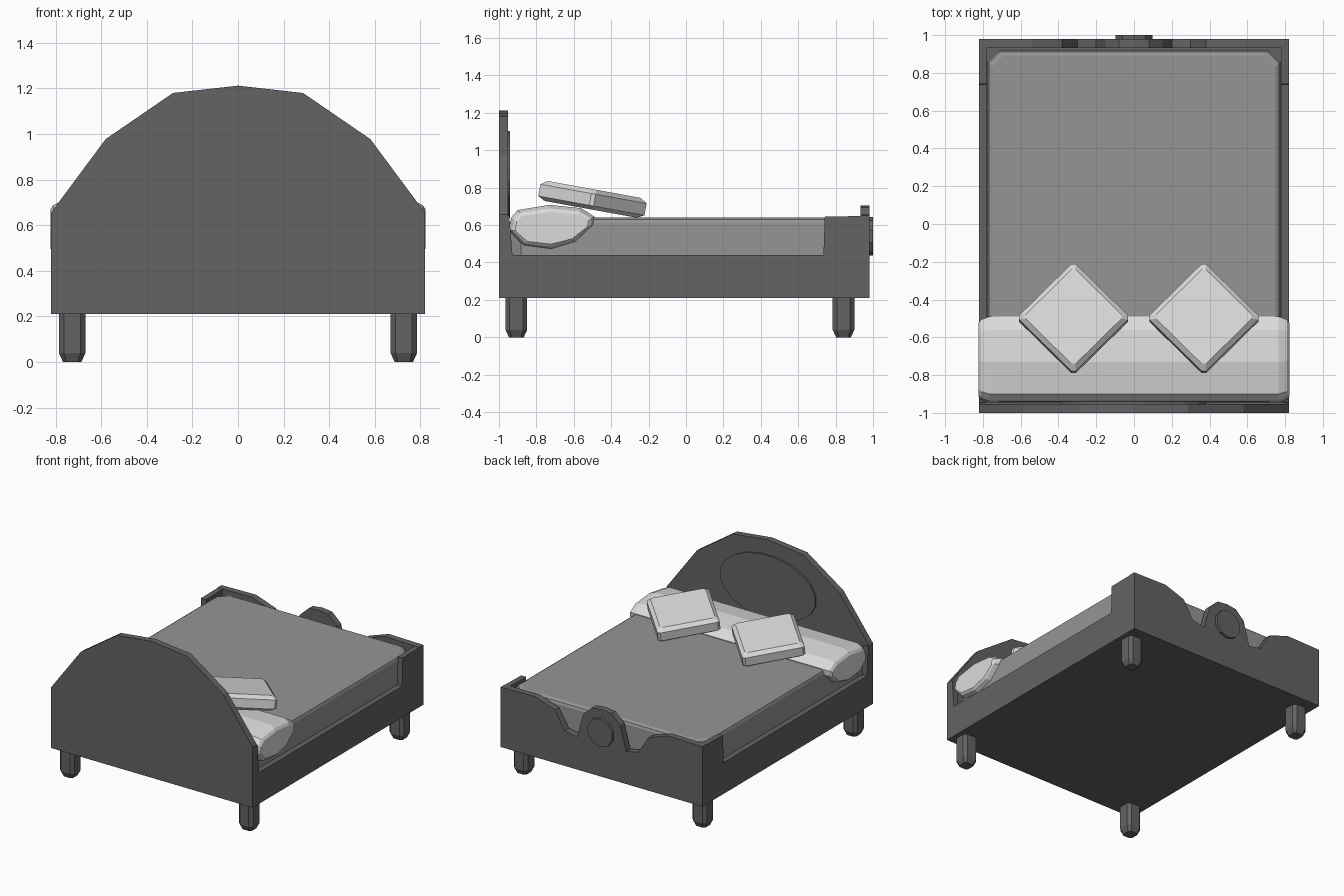
import bpy, math
from mathutils import Matrix, Vector

if "Cube" in bpy.data.objects:
    bpy.data.objects.remove(bpy.data.objects["Cube"])


def material(name, value):
    m = bpy.data.materials.new(name)
    m.diffuse_color = (value, value, value, 1)
    m.use_nodes = True
    m.node_tree.nodes["Principled BSDF"].inputs["Base Color"].default_value = m.diffuse_color
    return m


FRAME = material("dark grey wood", 0.125)
SHEET = material("mid grey blanket", 0.30)
LINEN = material("pale grey linen", 0.71)


def loft(name, rings, mat, matrix=Matrix()):
    """Skin a list of equal-length point rings and cap both ends."""
    n = len(rings[0])
    verts = [p for r in rings for p in r]
    faces = [list(range(n)), [(len(rings) - 1) * n + i for i in range(n)]]
    for k in range(len(rings) - 1):
        for i in range(n):
            j = (i + 1) % n
            faces.append([k * n + i, k * n + j, (k + 1) * n + j, (k + 1) * n + i])
    me = bpy.data.meshes.new(name)
    me.from_pydata(verts, [], faces)
    ob = bpy.data.objects.new(name, me)
    bpy.context.collection.objects.link(ob)
    me.materials.append(mat)
    me.transform(matrix)
    # consistent outward normals
    import bmesh
    bm = bmesh.new()
    bm.from_mesh(me)
    bmesh.ops.recalc_face_normals(bm, faces=bm.faces)
    bm.to_mesh(me)
    bm.free()
    return ob


def board(name, profile, y0, y1, mat):
    """Extrude an x-z profile along y."""
    return loft(name, [[(x, y, z) for x, z in profile] for y in (y0, y1)], mat)


def mirrored(half):
    """Mirror a half profile (outside to middle) across x = 0."""
    return half + [(-x, z) for x, z in reversed(half) if x > 0]


def cut_rect(hx, hy, c, z, cx=0, cy=0):
    """Rectangle with chamfered corners."""
    pts = [(hx, hy - c), (hx - c, hy), (c - hx, hy), (-hx, hy - c),
           (-hx, c - hy), (c - hx, -hy), (hx - c, -hy), (hx, c - hy)]
    return [(cx + x, cy + y, z) for x, y in pts]


def disc(cx, cz, rx, rz, n):
    return [(cx + rx * math.cos(math.tau * (i + 0.5) / n),
             cz + rz * math.sin(math.tau * (i + 0.5) / n)) for i in range(n)]


# Headboard with faceted arch and oval panel
board("headboard", mirrored([(0.82, 0.21), (0.82, 0.655), (0.58, 0.978),
                             (0.285, 1.18), (0, 1.212)]), -1.0, -0.952, FRAME)
board("headboard_oval", disc(-0.005, 0.87, 0.39, 0.235, 20), -0.953, -0.94, FRAME)

# Footboard with two scoops, a crest and a medallion
board("footboard", mirrored([(0.82, 0.21), (0.82, 0.65), (0.54, 0.655), (0.38, 0.60),
                             (0.30, 0.47), (0.20, 0.45), (0.15, 0.63),
                             (0.08, 0.695), (0, 0.705)]), 0.932, 0.98, FRAME)
board("footboard_medallion", disc(0, 0.54, 0.104, 0.104, 10), 0.97, 1.0, FRAME)

# Side rails with raised corner ends
rail = [(-0.955, 0.21), (0.935, 0.21), (0.935, 0.648), (0.742, 0.645),
        (0.735, 0.44), (-0.928, 0.44), (-0.945, 0.65), (-0.955, 0.65)]
for side, s in (("left", -1), ("right", 1)):
    loft(side + "_rail", [[(s * x, y, z) for y, z in rail] for x in (0.78, 0.82)], FRAME)

# Closed underside
loft("base", [cut_rect(0.80, 0.95, 0.005, z, 0, -0.01) for z in (0.21, 0.32)], FRAME)

# Legs: chamfered posts tapering at the foot
for x in (-0.727, 0.727):
    for y, end in ((-0.907, "front"), (0.842, "back")):
        loft(end + "_leg", [cut_rect(h, h, c, z, x, y) for h, c, z in
                            ((0.04, 0.015, 0), (0.058, 0.022, 0.04), (0.058, 0.022, 0.215))], FRAME)

# Mattress
loft("mattress", [cut_rect(0.775 - i, 0.93 - i, 0.06, z, 0, -0.012) for i, z in
                  ((0, 0.30), (0, 0.612), (0.007, 0.63), (0.025, 0.64))], SHEET)

# Long bolster draped over the mattress, tapered at its ends
section = [(-0.945, 0.57), (-0.935, 0.64), (-0.90, 0.68), (-0.73, 0.708), (-0.56, 0.69),
           (-0.49, 0.645), (-0.495, 0.60), (-0.59, 0.51), (-0.72, 0.47), (-0.87, 0.49)]
rings = []
for x, k in ((-0.822, 0.72), (-0.81, 0.86), (-0.765, 1), (0.765, 1), (0.81, 0.86), (0.822, 0.72)):
    rings.append([(x, -0.72 + (y + 0.72) * (0.5 + k / 2), 0.57 + (z - 0.57) * k)
                  for y, z in section])
loft("bolster", rings, LINEN)

# Two diamond cushions leaning on the bolster
for side, x in (("left", -0.32), ("right", 0.37)):
    place = (Matrix.Translation(Vector((x, -0.50, 0.737)))
             @ Matrix.Rotation(math.radians(-10.3), 4, 'X')
             @ Matrix.Rotation(math.radians(45), 4, 'Z'))
    loft(side + "_cushion", [cut_rect(h, h, 0.016, z) for h, z in
                             ((0.185, -0.054), (0.212, -0.034), (0.212, 0.03), (0.187, 0.054))],
         LINEN, place)
